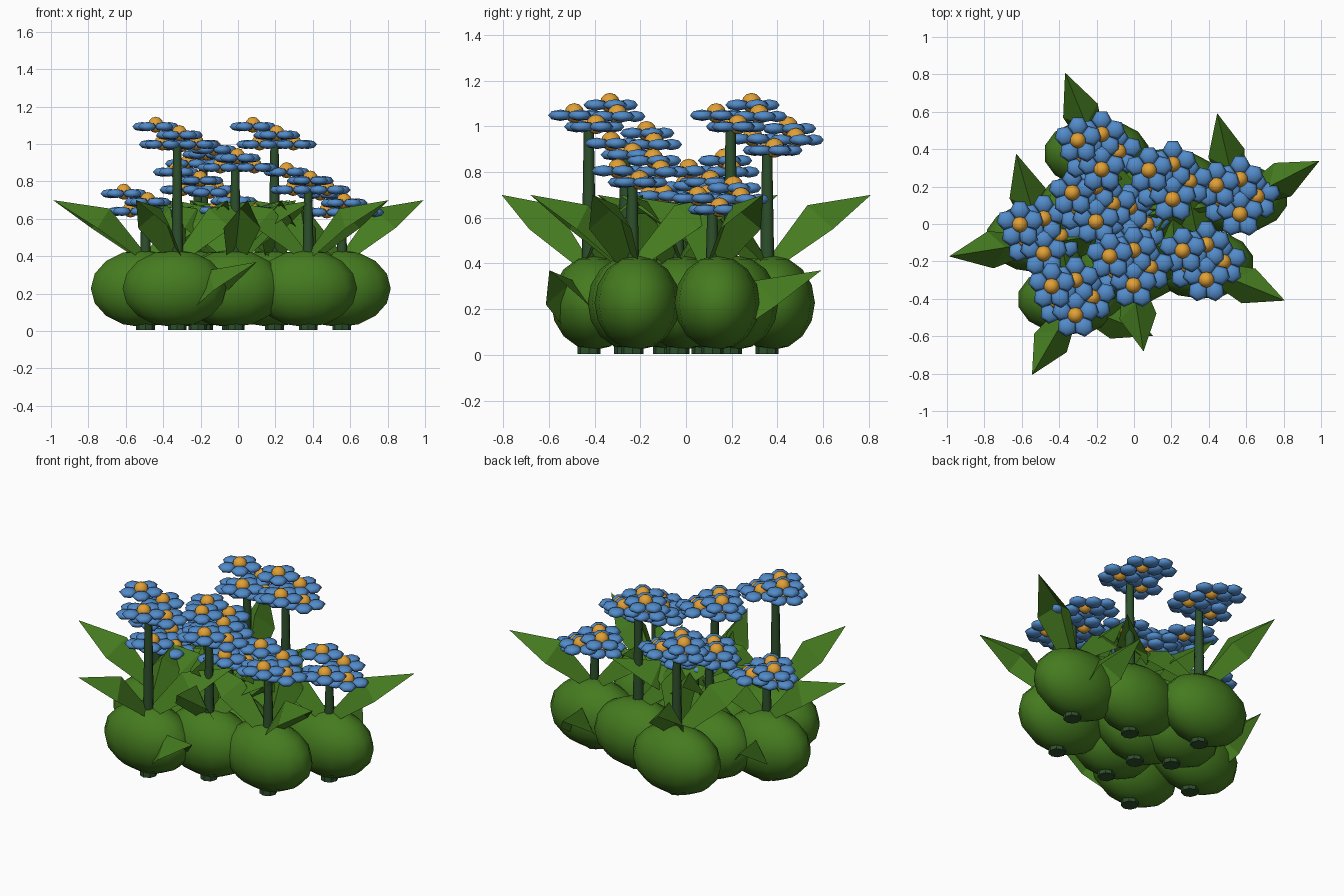
import bpy, bmesh
from math import radians, cos, sin, tau, hypot
from mathutils import Matrix

cube = bpy.data.objects.get("Cube")
if cube:
    bpy.data.objects.remove(cube)


def material(name, rgb):
    m = bpy.data.materials.new(name)
    m.use_nodes = True
    m.diffuse_color = (*rgb, 1)
    bsdf = next(n for n in m.node_tree.nodes if n.type == 'BSDF_PRINCIPLED')
    bsdf.inputs["Base Color"].default_value = (*rgb, 1)
    return m


leaf_green = material("leaf green", (0.06, 0.2, 0.014))
stem_green = material("dark stem green", (0.027, 0.08, 0.025))
petal_blue = material("petal blue", (0.085, 0.26, 0.59))
centre_gold = material("golden orange", (0.75, 0.35, 0.035))


def mesh_from(bm, name, *mats):
    me = bpy.data.meshes.new(name)
    bm.to_mesh(me)
    bm.free()
    for m in mats:
        me.materials.append(m)
    return me


def place(me, name, loc, turn=0, scale=(1, 1, 1)):
    ob = bpy.data.objects.new(name, me)
    ob.location = loc
    ob.rotation_euler.z = turn
    ob.scale = scale
    bpy.context.collection.objects.link(ob)


def bulb_mesh():
    bm = bmesh.new()
    bmesh.ops.create_uvsphere(bm, u_segments=14, v_segments=8, radius=1,
                              matrix=Matrix.Diagonal((0.284, 0.187, 0.207, 1)))
    for f in bm.faces:
        f.smooth = True
    return mesh_from(bm, "bulb", leaf_green)


def stem_mesh():
    # Unit-height tapered stalk, standing on its origin
    bm = bmesh.new()
    bmesh.ops.create_cone(bm, cap_ends=True, segments=8, radius1=0.036, radius2=0.022,
                          depth=1, matrix=Matrix.Translation((0, 0, 0.5)))
    for f in bm.faces:
        f.smooth = len(f.verts) == 4
    return mesh_from(bm, "stem", stem_green)


def foot_mesh():
    bm = bmesh.new()
    bmesh.ops.create_cone(bm, cap_ends=True, segments=8, radius1=0.05, radius2=0.05,
                          depth=0.05, matrix=Matrix.Translation((0, 0, 0.03)))
    return mesh_from(bm, "foot", stem_green)


def leaf_mesh():
    # Pointed leaf with a raised ridge and drooping edges, growing along +x
    bm = bmesh.new()
    base = [bm.verts.new(p) for p in ((0.04, -0.05, 0.39), (0.02, 0, 0.44), (0.04, 0.05, 0.39))]
    mid = [bm.verts.new(p) for p in ((0.27, -0.1, 0.55), (0.19, 0, 0.655), (0.27, 0.1, 0.55))]
    tip = bm.verts.new((0.49, 0, 0.70))
    for i in range(2):
        bm.faces.new((base[i], mid[i], mid[i + 1], base[i + 1]))
        bm.faces.new((mid[i], tip, mid[i + 1]))
    bmesh.ops.recalc_face_normals(bm, faces=bm.faces[:])
    if sum(f.normal.z for f in bm.faces) < 0:
        bmesh.ops.reverse_faces(bm, faces=bm.faces[:])
    return mesh_from(bm, "leaf", leaf_green)


def flower_mesh():
    bm = bmesh.new()
    # Five flattened six-sided petals round the centre
    for k in range(5):
        turn = Matrix.Rotation(tau * k / 5 + tau / 4, 4, 'Z')
        shape = Matrix.Translation((0.076, 0, 0)) @ Matrix.Diagonal((0.054, 0.054, 0.025, 1))
        bmesh.ops.create_uvsphere(bm, u_segments=6, v_segments=4, radius=1, matrix=turn @ shape)
    petals = len(bm.faces)
    # Round golden centre
    bmesh.ops.create_uvsphere(bm, u_segments=10, v_segments=6, radius=0.043,
                              matrix=Matrix.Translation((0, 0, 0.01)))
    bm.faces.ensure_lookup_table()
    for i, f in enumerate(bm.faces):
        f.material_index = int(i >= petals)
        f.smooth = True
    return mesh_from(bm, "flower", petal_blue, centre_gold)


bulb, stem, foot, leaf, flower = (bulb_mesh(), stem_mesh(), foot_mesh(), leaf_mesh(), flower_mesh())

# Flower head: offsets from the stem, drop below the top flower
HEAD = [(-0.115, 0.092, 0), (0.012, -0.063, 0.045), (0.012, 0.125, 0.05),
        (0.102, 0.032, 0.095), (-0.08, 0.007, 0.095)]

# Plants: x, y, height of top flower, outward and low leaves as (angle, length)
PLANTS = [
    (-0.325, -0.425, 1.093, [(240, 0.9)], [(-22, 0.94)]),
    (0.195, 0.195, 1.093, [], []),
    (-0.185, 0.355, 0.99, [(112, 1)], []),
    (0.555, 0.115, 0.73, [(27, 1)], [(103, 1)]),
    (-0.215, 0.075, 0.85, [], []),
    (0.375, -0.235, 0.85, [(-22, 0.95)], []),
    (-0.015, -0.265, 0.97, [(-81, 0.86)], []),
    (-0.495, -0.095, 0.735, [(189, 1.02)], [(106, 1)]),
    (-0.035, -0.035, 0.74, [], []),
]

for n, (x, y, top, outer, low) in enumerate(PLANTS, 1):
    place(foot, f"foot_{n}", (x, y, 0))
    place(bulb, f"bulb_{n}", (x - 0.015, y + 0.022, 0.228))
    place(stem, f"stem_{n}", (x, y, 0.1), scale=(1, 1, top - 0.19))
    for k, (dx, dy, drop) in enumerate(HEAD, 1):
        place(flower, f"flower_{n}_{k}", (x + dx, y + dy, top - drop))
    # Crown leaves: the outward ones, and those reaching over the neighbours
    crown = list(outer)
    for k in range(5):
        a = n * 29 + 72 * k
        r = radians(a)
        if hypot(x + 0.49 * cos(r), 1.2 * (y + 0.49 * sin(r))) < 0.56:
            crown.append((a, 1))
    for k, (a, size) in enumerate(crown, 1):
        place(leaf, f"leaf_{n}_{k}", (x, y, 0), radians(a), (size, 1, 1))
    # Drooping leaves between the bulbs
    for k, (a, size) in enumerate(low, 1):
        place(leaf, f"low_leaf_{n}_{k}", (x, y, -0.33), radians(a), (size, 1, 1))
